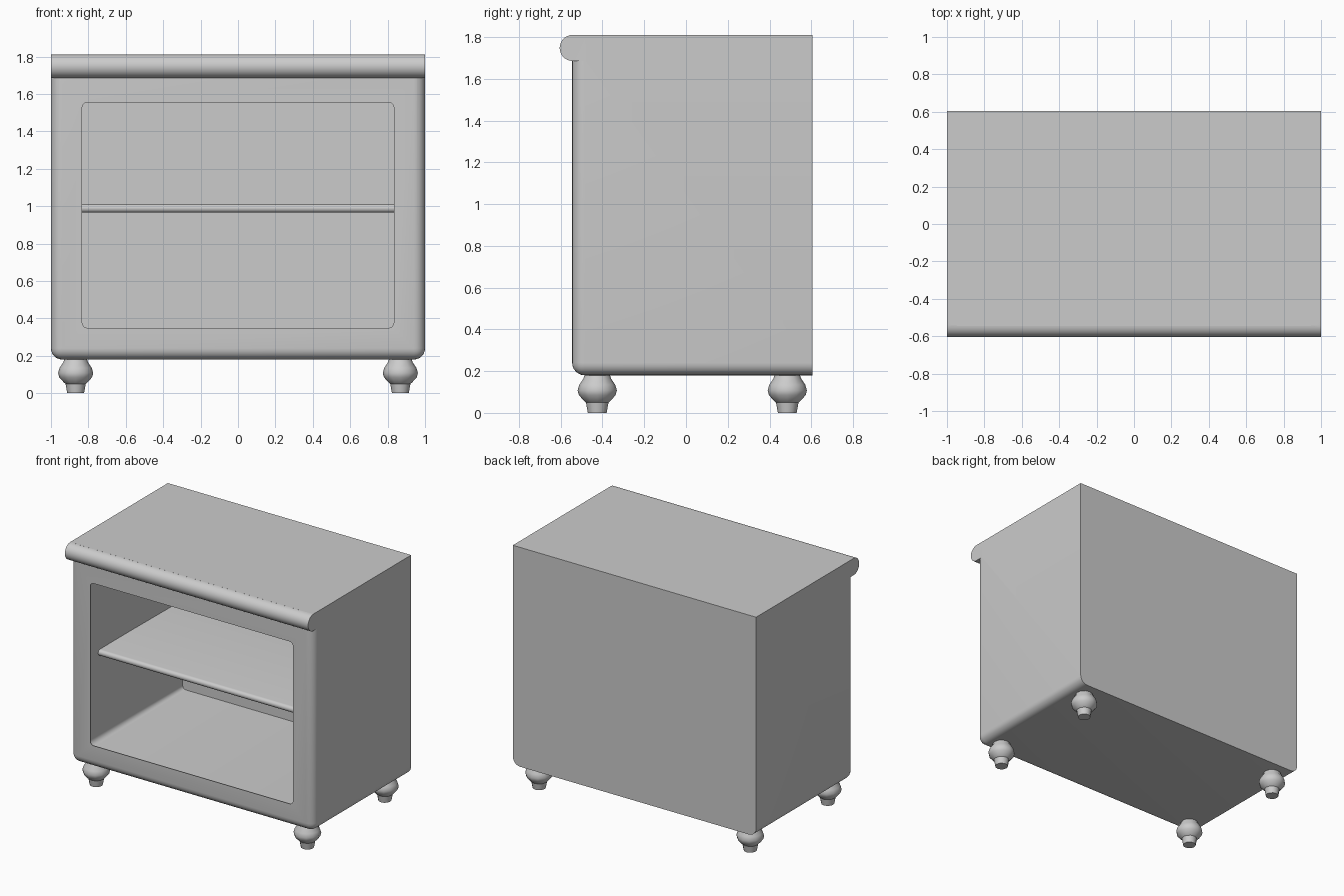
import bpy, bmesh, math

if "Cube" in bpy.data.objects:
    bpy.data.objects.remove(bpy.data.objects["Cube"], do_unlink=True)

grey = bpy.data.materials.new("light_grey")
grey.use_nodes = True
COLOUR = (0.6, 0.6, 0.6, 1)
grey.diffuse_color = COLOUR
grey.node_tree.nodes["Principled BSDF"].inputs["Base Color"].default_value = COLOUR

FRONT, BACK = -0.545, 0.605
BOTTOM, TOP = 0.18, 1.81
LIP_R = 0.0625


def finish(bm, name):
    """Turn a bmesh into a linked object with the grey material."""
    bmesh.ops.recalc_face_normals(bm, faces=bm.faces)
    mesh = bpy.data.meshes.new(name)
    bm.to_mesh(mesh)
    bm.free()
    obj = bpy.data.objects.new(name, mesh)
    bpy.context.collection.objects.link(obj)
    mesh.materials.append(grey)
    return obj


def activate(obj):
    bpy.ops.object.select_all(action='DESELECT')
    obj.select_set(True)
    bpy.context.view_layer.objects.active = obj


def smooth(obj):
    activate(obj)
    bpy.ops.object.shade_smooth_by_angle(angle=math.radians(35))


def loft(rings, name):
    """Skin a list of equal-length closed rings and cap both ends."""
    bm = bmesh.new()
    loops = [[bm.verts.new(p) for p in ring] for ring in rings]
    for a, b in zip(loops, loops[1:]):
        for i in range(len(a)):
            j = (i + 1) % len(a)
            bm.faces.new((a[i], a[j], b[j], b[i]))
    bm.faces.new(loops[0])
    bm.faces.new(loops[-1])
    return finish(bm, name)


def extrude_x(profile, half, name):
    return loft([[(x, y, z) for y, z in profile] for x in (-half, half)], name)


def arc(cy, cz, r, start, end, steps):
    """Points (y, z) on an arc, angles in degrees."""
    angles = [math.radians(start + (end - start) * i / steps) for i in range(steps + 1)]
    return [(cy + r * math.cos(a), cz + r * math.sin(a)) for a in angles]


def rounded_rect(y, grow):
    """Ring of the opening at depth y, widened by grow."""
    half_w, half_h, mid, r = 0.833, 0.603, 0.952, 0.028
    ring = []
    for q, (sx, sz) in enumerate([(1, 1), (-1, 1), (-1, -1), (1, -1)]):
        ring += [(px, y, pz) for px, pz in
                 arc(sx * (half_w - r), mid + sz * (half_h - r), r + grow,
                     90 * q, 90 * q + 90, 6)]
    return ring


def combine(target, other, operation):
    mod = target.modifiers.new("combine", 'BOOLEAN')
    mod.object, mod.operation, mod.solver = other, operation, 'EXACT'
    activate(target)
    bpy.ops.object.modifier_apply(modifier=mod.name)
    bpy.data.objects.remove(other, do_unlink=True)


# Cabinet block: front uprights and the front and side bottom edges are rounded
bm = bmesh.new()
bmesh.ops.create_cube(bm, size=1)
for v in bm.verts:
    v.co.x *= 2
    v.co.y = FRONT if v.co.y < 0 else BACK
    v.co.z = BOTTOM if v.co.z < 0 else TOP
rounded = []
for e in bm.edges:
    mid = (e.verts[0].co + e.verts[1].co) / 2
    low, front, side = mid.z < BOTTOM + .01, mid.y < FRONT + .01, abs(mid.x) > .9
    if (low and (front or side)) or (front and side):
        rounded.append(e)
bmesh.ops.bevel(bm, geom=rounded, offset=0.06, segments=6, profile=0.5, affect='EDGES')
cabinet = finish(bm, "cabinet_body")

# Top board with a half-round front lip
lip = arc(FRONT + .0025, TOP - LIP_R, LIP_R, 90, 270, 14)
board = extrude_x(lip + [(-0.48, TOP - 2 * LIP_R), (-0.48, TOP)], 1, "top_lip")
combine(cabinet, board, 'UNION')

# Opening with an eased front rim
R = 0.012
rings = [rounded_rect(FRONT - 0.02, R)]
for i in range(5):
    a = math.radians(90 * i / 4)
    rings.append(rounded_rect(FRONT + R * math.sin(a), R * (1 - math.cos(a))))
rings.append(rounded_rect(0.54, 0))
combine(cabinet, loft(rings, "opening_cutter"), 'DIFFERENCE')
smooth(cabinet)

# Shelf with a rounded front edge
shelf_r = 0.0225
nose = arc(-0.42, 0.988, shelf_r, 90, 270, 8)
shelf = extrude_x(nose + [(0.55, 0.988 - shelf_r), (0.55, 0.988 + shelf_r)], 0.84, "shelf")
smooth(shelf)

# Turned feet
FOOT = [(0.045, 0), (0.054, 0.05), (0.062, 0.056), (0.088, 0.085), (0.094, 0.108),
        (0.086, 0.135), (0.066, 0.165), (0.058, 0.19)]
for side, x in (("left", 0.868), ("right", -0.868)):
    for end, y in (("front", -0.425), ("back", 0.485)):
        turns = [2 * math.pi * i / 12 for i in range(12)]
        foot = loft([[(x + r * math.cos(t), y + r * math.sin(t), z) for t in turns]
                     for r, z in FOOT], f"{end}_{side}_foot")
        smooth(foot)
